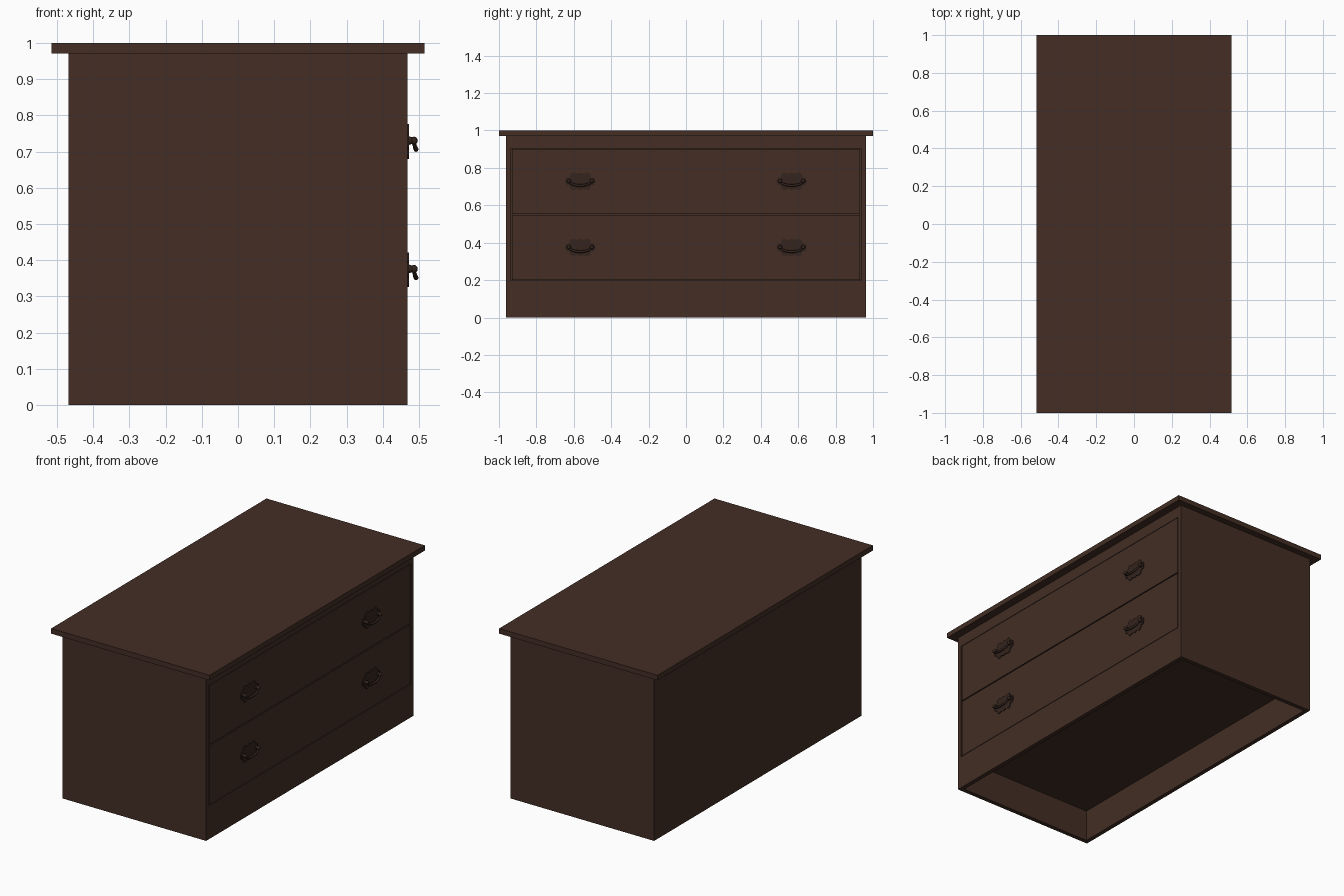
import bpy
import bmesh
import math
from mathutils import Matrix, Vector

if "Cube" in bpy.data.objects:
    bpy.data.objects.remove(bpy.data.objects["Cube"], do_unlink=True)


def material(name, rgb):
    mat = bpy.data.materials.new(name)
    mat.use_nodes = True
    mat.diffuse_color = (*rgb, 1)
    mat.node_tree.nodes["Principled BSDF"].inputs["Base Color"].default_value = (*rgb, 1)
    return mat


wood = material("dark brown wood", (0.056, 0.027, 0.018))
metal = material("aged dark metal", (0.035, 0.018, 0.013))


def add_mesh(name, bm, mat, smooth=False):
    bmesh.ops.recalc_face_normals(bm, faces=bm.faces)
    mesh = bpy.data.meshes.new(name)
    bm.to_mesh(mesh)
    bm.free()
    mesh.materials.append(mat)
    for poly in mesh.polygons:
        poly.use_smooth = smooth
    obj = bpy.data.objects.new(name, mesh)
    bpy.context.collection.objects.link(obj)
    return obj


def box(name, x, y, z):
    """Box spanning the given (low, high) ranges."""
    bm = bmesh.new()
    bmesh.ops.create_cube(bm, size=1)
    for v in bm.verts:
        v.co = Vector([lo + (hi - lo) * (c + 0.5) for c, (lo, hi) in zip(v.co, (x, y, z))])
    return add_mesh(name, bm, wood)


# Main dimensions
BACK, FRONT, SIDE, TOP = -0.467, 0.467, 0.963, 0.97
WALL, OPEN_Y, OPEN_LOW, OPEN_HIGH = 0.025, 0.938, 0.197, 0.905
INNER = FRONT - WALL

# Carcass
box("top_board", (-0.515, 0.515), (-1, 1), (TOP, 1))
box("back_panel", (BACK, BACK + WALL), (-SIDE, SIDE), (0, TOP))
for side, s in (("left", 1), ("right", -1)):
    y = sorted((s * OPEN_Y, s * SIDE))
    box(f"{side}_end_panel", (BACK + WALL, FRONT), y, (0, TOP))
box("plinth_rail", (INNER, FRONT), (-OPEN_Y, OPEN_Y), (0, OPEN_LOW))
box("upper_rail", (INNER, FRONT), (-OPEN_Y, OPEN_Y), (OPEN_HIGH, TOP))
box("bottom_panel", (BACK + WALL, INNER), (-OPEN_Y, OPEN_Y), (OPEN_LOW - 0.01, OPEN_LOW + 0.01))
box("drawer_backing", (INNER - 0.01, INNER), (-OPEN_Y, OPEN_Y), (OPEN_LOW, OPEN_HIGH))


# Handle parts
def backplate(name, cy, cz):
    # Quarter outline mirrored to a scalloped plate
    quarter = [(0.08, 0.008), (0.074, 0.02), (0.058, 0.022), (0.055, 0.036),
               (0.044, 0.048), (0.03, 0.046), (0.018, 0.04), (0.006, 0.046)]
    half = quarter + [(-y, z) for y, z in reversed(quarter)]
    outline = half + [(-y, -z) for y, z in half]
    bm = bmesh.new()
    face = bm.faces.new([bm.verts.new((FRONT, cy + y, cz + z)) for y, z in outline])
    grown = bmesh.ops.extrude_face_region(bm, geom=[face])["geom"]
    front = [g for g in grown if isinstance(g, bmesh.types.BMVert)]
    bmesh.ops.translate(bm, verts=front, vec=(0.005, 0, 0))
    add_mesh(name, bm, metal)


def posts(name, cy, cz):
    # Two stems with round knobs
    bm = bmesh.new()
    for s in (-1, 1):
        stem = Matrix.Translation((FRONT + 0.009, cy + s * 0.062, cz))
        bmesh.ops.create_cone(bm, cap_ends=True, segments=12, radius1=0.013, radius2=0.008,
                              depth=0.016, matrix=stem @ Matrix.Rotation(math.pi / 2, 4, "Y"))
        knob = Matrix.Translation((FRONT + 0.018, cy + s * 0.062, cz))
        bmesh.ops.create_uvsphere(bm, u_segments=12, v_segments=8, radius=0.011, matrix=knob)
    add_mesh(name, bm, metal, smooth=True)


def bail(name, cy, cz):
    # Drooping grip, thicker towards the middle
    bm = bmesh.new()
    rings = []
    steps, sides = 16, 8
    for i in range(steps + 1):
        a = math.pi * i / steps
        sag = math.sin(a)
        centre = Vector((FRONT + 0.016 + 0.008 * sag, cy - 0.06 * math.cos(a), cz - 0.024 * sag))
        tangent = Vector((0.008 * math.cos(a), 0.06 * sag, -0.024 * math.cos(a))).normalized()
        u = tangent.cross(Vector((1, 0, 0))).normalized()
        w = tangent.cross(u)
        r = 0.004 + 0.003 * sag
        rings.append([bm.verts.new(centre + r * (u * math.cos(t) + w * math.sin(t)))
                      for t in (2 * math.pi * k / sides for k in range(sides))])
    for a, b in zip(rings, rings[1:]):
        for k in range(sides):
            n = (k + 1) % sides
            bm.faces.new((a[k], a[n], b[n], b[k]))
    bm.faces.new(rings[0])
    bm.faces.new(rings[-1])
    add_mesh(name, bm, metal, smooth=True)


# Drawers with two handles each
middle = 0.551
gap = 0.003
for level, low, high in (("lower", OPEN_LOW, middle), ("upper", middle, OPEN_HIGH)):
    box(f"{level}_drawer_front", (INNER, FRONT), (-0.93, 0.93), (low + gap, high - gap))
    cz = (low + high) / 2
    for side, s in (("left", 1), ("right", -1)):
        tag = f"{level}_{side}_handle"
        backplate(f"{tag}_plate", s * 0.565, cz)
        posts(f"{tag}_posts", s * 0.565, cz + 0.002)
        bail(f"{tag}_grip", s * 0.565, cz + 0.002)
